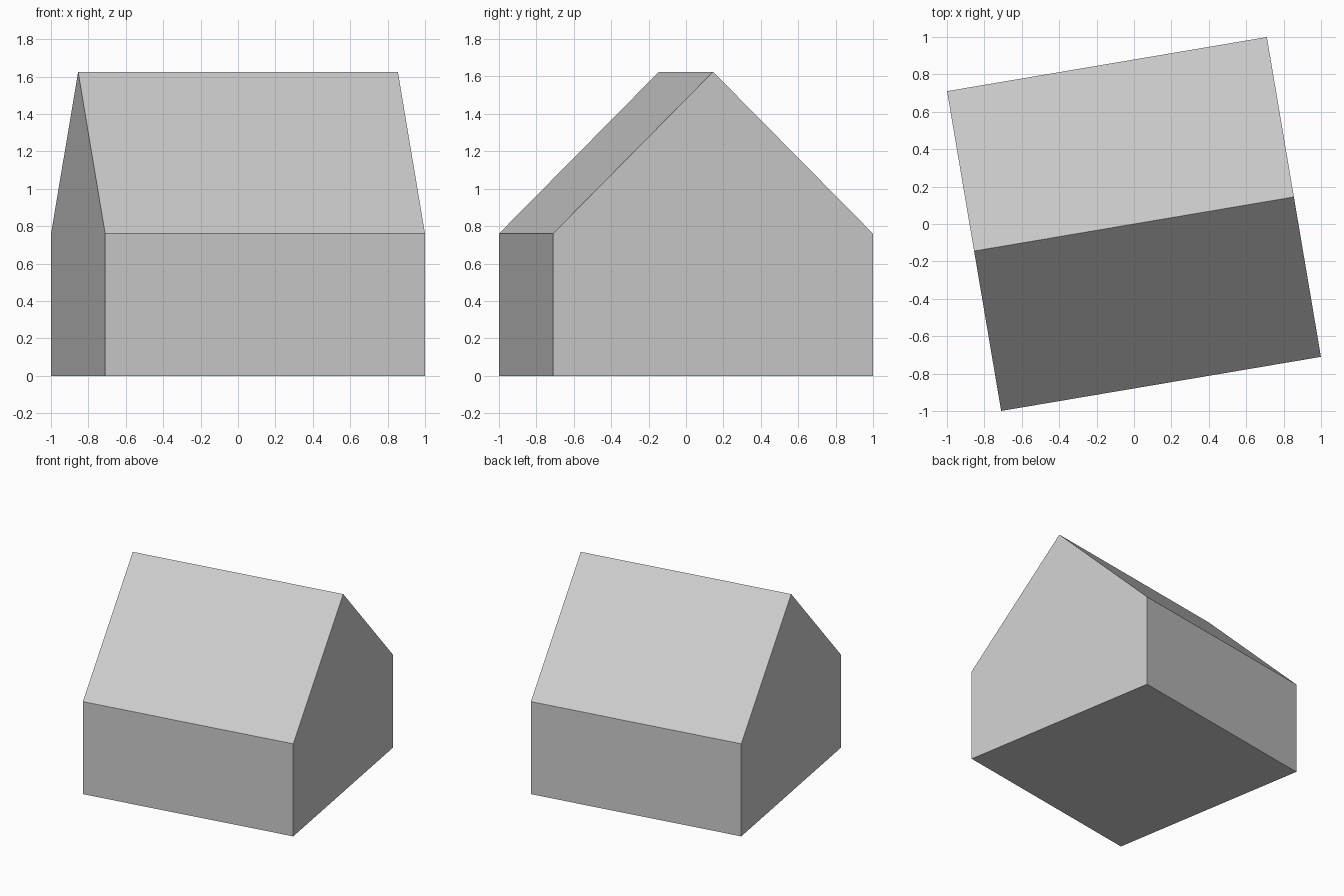
import bpy
import bmesh
from math import radians

cube = bpy.data.objects.get("Cube")
if cube:
    bpy.data.objects.remove(cube, do_unlink=True)

HALF = 0.867
EAVES, RIDGE = 0.76, 1.625

grey = bpy.data.materials.new("light grey")
grey.use_nodes = True
colour = (0.6, 0.6, 0.6, 1)
grey.diffuse_color = colour
grey.node_tree.nodes["Principled BSDF"].inputs["Base Color"].default_value = colour

# Gable outline, extruded along the ridge
outline = [(-HALF, 0), (HALF, 0), (HALF, EAVES), (0, RIDGE), (-HALF, EAVES)]
bm = bmesh.new()
gable = bm.faces.new([bm.verts.new((-HALF, y, z)) for y, z in outline])
result = bmesh.ops.extrude_face_region(bm, geom=[gable], use_keep_orig=True)
far_end = [v for v in result["geom"] if isinstance(v, bmesh.types.BMVert)]
bmesh.ops.translate(bm, verts=far_end, vec=(2 * HALF, 0, 0))
bmesh.ops.recalc_face_normals(bm, faces=bm.faces)

mesh = bpy.data.meshes.new("house_body")
bm.to_mesh(mesh)
bm.free()
mesh.materials.append(grey)

# House, turned slightly on its base
house = bpy.data.objects.new("house_body", mesh)
house.rotation_euler.z = radians(9.6)
bpy.context.collection.objects.link(house)
